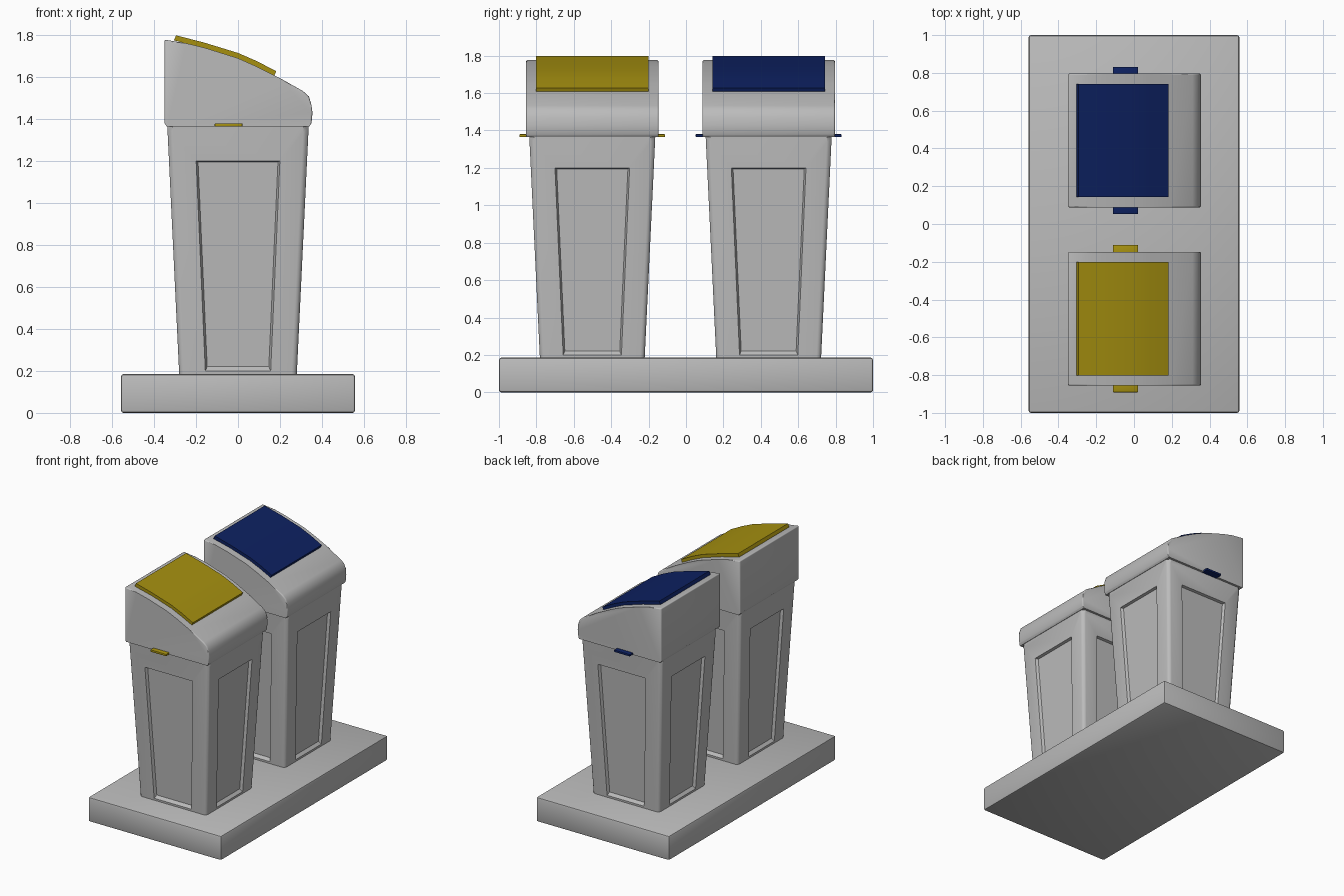
import bpy
import bmesh
from math import radians
from mathutils import Vector

if "Cube" in bpy.data.objects:
    bpy.data.objects.remove(bpy.data.objects["Cube"], do_unlink=True)


def material(name, rgb):
    mat = bpy.data.materials.new(name)
    mat.use_nodes = True
    mat.diffuse_color = (*rgb, 1)
    mat.node_tree.nodes["Principled BSDF"].inputs["Base Color"].default_value = (*rgb, 1)
    return mat


GREY = material("light grey plastic", (0.5, 0.5, 0.5))
YELLOW = material("mustard yellow", (0.38, 0.28, 0.005))
BLUE = material("navy blue", (0.004, 0.015, 0.12))


def finish(name, bm, mat, y=0):
    bmesh.ops.recalc_face_normals(bm, faces=bm.faces)
    mesh = bpy.data.meshes.new(name)
    bm.to_mesh(mesh)
    bm.free()
    mesh.materials.append(mat)
    obj = bpy.data.objects.new(name, mesh)
    obj.location.y = y
    bpy.context.collection.objects.link(obj)
    bpy.ops.object.select_all(action="DESELECT")
    obj.select_set(True)
    bpy.context.view_layer.objects.active = obj
    bpy.ops.object.shade_smooth_by_angle(angle=radians(35))
    return obj


def round_edges(bm, edges, width, segments):
    bmesh.ops.bevel(bm, geom=list(edges), offset=width, segments=segments,
                    profile=0.5, affect="EDGES", clamp_overlap=True)


def box(name, size, centre, mat, width, y=0):
    bm = bmesh.new()
    bmesh.ops.create_cube(bm, size=1)
    for v in bm.verts:
        v.co = Vector(a * b for a, b in zip(v.co, size)) + Vector(centre)
    round_edges(bm, bm.edges, width, 2)
    return finish(name, bm, mat, y)


def extruded_profile(points, half_depth):
    """Prism from an x-z outline, extruded along y."""
    bm = bmesh.new()
    rings = [[bm.verts.new((x, s * half_depth, z)) for x, z in points] for s in (-1, 1)]
    for ring in rings:
        bm.faces.new(ring)
    for i in range(len(points)):
        j = (i + 1) % len(points)
        bm.faces.new((rings[0][i], rings[0][j], rings[1][j], rings[1][i]))
    return bm


BOTTOM, TOP = 0.18, 1.37


def half_width(z, low, high):
    return low + (high - low) * (z - BOTTOM) / (TOP - BOTTOM)


# Tapered bin body with a recessed panel on every side
def bin_body(name, y):
    bm = bmesh.new()
    directions = [Vector(d) for d in ((0, -1, 0), (1, 0, 0), (0, 1, 0), (-1, 0, 0))]
    for out in directions:
        side = Vector((-out.y, out.x, 0))

        def ring(z0, z1, low, high, depth):
            verts = []
            for z, s in ((z0, -1), (z0, 1), (z1, 1), (z1, -1)):
                d = half_width(z, 0.28, 0.337) - depth
                co = out * d + side * s * half_width(z, low, high)
                verts.append(bm.verts.new((co.x, co.y, z)))
            return verts

        rings = [ring(BOTTOM, TOP, 0.28, 0.337, 0),
                 ring(0.2, 1.2, 0.155, 0.207, 0),
                 ring(0.22, 1.195, 0.145, 0.198, 0.02)]
        for a, b in zip(rings, rings[1:]):
            for i in range(4):
                j = (i + 1) % 4
                bm.faces.new((a[i], a[j], b[j], b[i]))
        bm.faces.new(rings[-1])
    bmesh.ops.remove_doubles(bm, verts=bm.verts, dist=0.0005)
    bmesh.ops.holes_fill(bm, edges=[e for e in bm.edges if e.is_boundary], sides=4)
    corners = [e for e in bm.edges
               if all(abs(abs(v.co.x) - abs(v.co.y)) < 0.001 for v in e.verts)
               and abs(e.verts[0].co.z - e.verts[1].co.z) > 1]
    round_edges(bm, corners, 0.025, 3)
    finish(name, bm, GREY, y)


# Sloping hood with rounded rims
HOOD = [(-0.34, 1.365), (-0.35, 1.38), (-0.35, 1.778), (-0.25, 1.762), (-0.16, 1.74),
        (0, 1.69), (0.09, 1.65), (0.2, 1.595), (0.31, 1.533), (0.338, 1.508),
        (0.349, 1.47), (0.355, 1.43), (0.35, 1.38), (0.34, 1.365)]


def bin_hood(name, y):
    bm = extruded_profile(HOOD, 0.354)
    rims = [e for e in bm.edges
            if max(v.co.z for v in e.verts) > 1.4
            and (abs(e.verts[0].co.y - e.verts[1].co.y) < 0.01
                 or min(v.co.z for v in e.verts) > 1.77)]
    round_edges(bm, rims, 0.03, 4)
    finish(name, bm, GREY, y)


# Coloured flap following the hood
FLAP = [(-0.295, 1.799), (-0.16, 1.764), (0, 1.715), (0.09, 1.676), (0.182, 1.628)]


def bin_flap(name, mat, y):
    under = [(x - 0.01, z - 0.024) for x, z in reversed(FLAP)]
    bm = extruded_profile(FLAP + under, 0.3)
    finish(name, bm, mat, y)


# Plinth and the two bins
box("plinth", (1.115, 2, 0.185), (0, 0, 0.0925), GREY, 0.012)
for label, mat, y in (("yellow", YELLOW, -0.501), ("blue", BLUE, 0.442)):
    bin_body(label + "_bin_body", y)
    bin_hood(label + "_bin_hood", y)
    bin_flap(label + "_bin_flap", mat, y)
    for end, s in (("front", -1), ("back", 1)):
        box(f"{label}_{end}_clip", (0.132, 0.08, 0.016), (-0.045, s * 0.35, 1.372),
            mat, 0.003, y)
